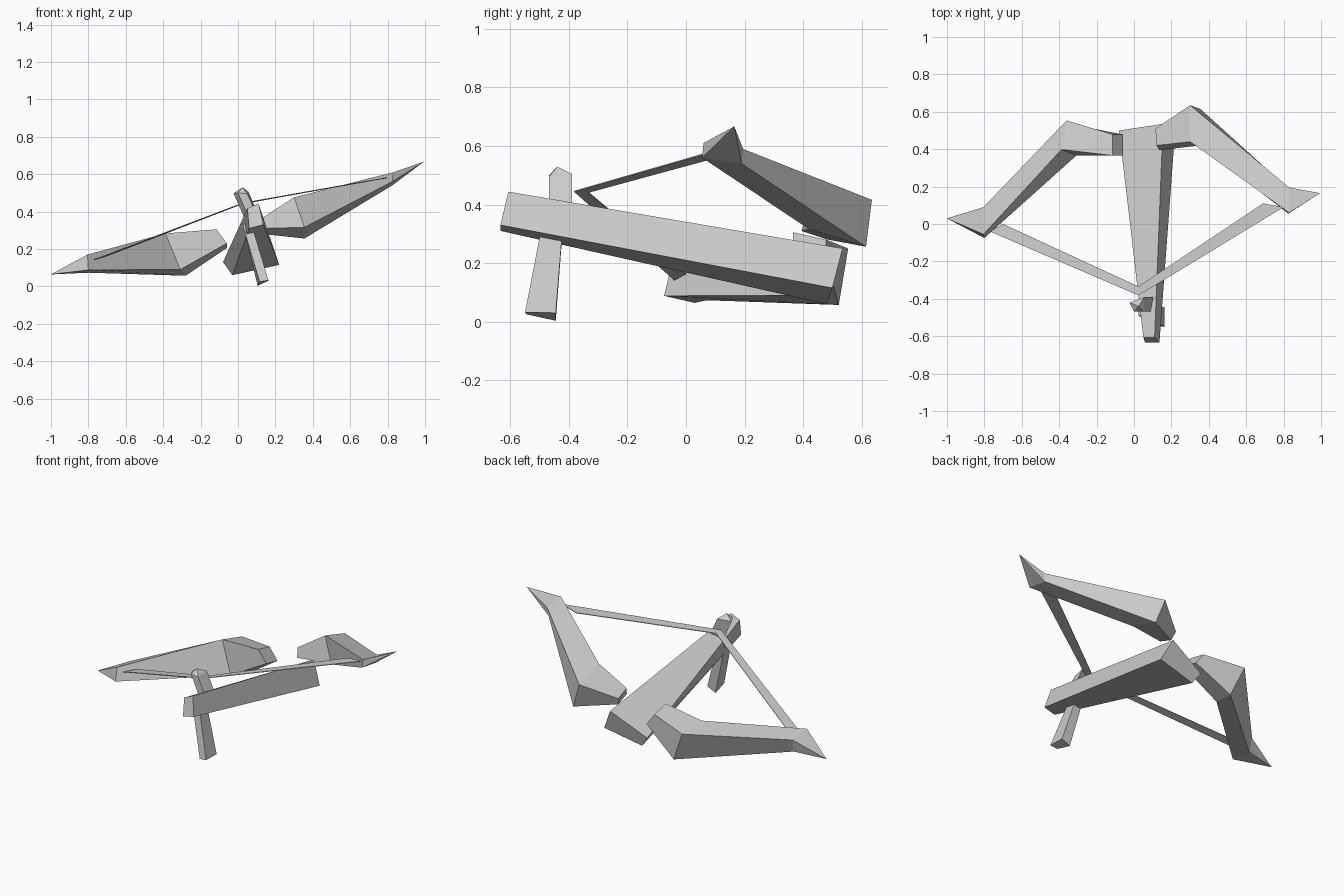
import bpy
import bmesh
from mathutils import Vector

default_cube = bpy.data.objects.get("Cube")
if default_cube:
    bpy.data.objects.remove(default_cube, do_unlink=True)

# One plain grey for the whole weapon
grey = bpy.data.materials.new("plain_grey")
grey.use_nodes = True
colour = (0.6, 0.6, 0.6, 1)
grey.diffuse_color = colour
grey.node_tree.nodes["Principled BSDF"].inputs["Base Color"].default_value = colour


def finish(name, bm):
    """Turn a bmesh into a flat shaded grey object."""
    bmesh.ops.recalc_face_normals(bm, faces=bm.faces)
    mesh = bpy.data.meshes.new(name)
    bm.to_mesh(mesh)
    bm.free()
    mesh.materials.append(grey)
    obj = bpy.data.objects.new(name, mesh)
    bpy.context.collection.objects.link(obj)
    return obj


def section(corner, across, down):
    """Four-sided cross-section from one corner and two edge vectors."""
    corner, across, down = Vector(corner), Vector(across), Vector(down)
    return [corner, corner + across, corner + across + down, corner + down]


def loft(name, sections, tip=None):
    """Skin a run of cross-sections; close the end flat or to a point."""
    bm = bmesh.new()
    rings = [[bm.verts.new(p) for p in ring] for ring in sections]
    bm.faces.new(rings[0])
    for near, far in zip(rings, rings[1:]):
        for i in range(len(near)):
            j = (i + 1) % len(near)
            bm.faces.new((near[i], near[j], far[j], far[i]))
    last = rings[-1]
    if tip:
        point = bm.verts.new(tip)
        for i in range(len(last)):
            bm.faces.new((last[i], last[(i + 1) % len(last)], point))
    else:
        bm.faces.new(last)
    return finish(name, bm)


# Tapered stock, narrow at the front and broad where the limbs meet
loft("stock", [
    [(.05, -.607, .417), (.11, -.607, .444), (.136, -.634, .33), (.06, -.634, .31)],
    [(-.08, .50, .13), (.155, .535, .25), (.22, .50, .115), (-.03, .48, .06)],
])

# Bow limbs: inner end, elbow, outer section, pointed tip
loft("right_limb", [
    section((-.115, .366, .305), (0, .113, -.025), (.055, 0, -.075)),
    section((-.388, .398, .283), (.028, .156, -.033), (.08, -.032, -.193)),
    section((-.805, -.055, .17), (0, .145, -.015), (.005, -.02, -.082)),
], tip=(-1, .03, .064))
loft("left_limb", [
    section((.12, .42, .36), (-.005, .09, -.03), (.016, -.025, -.05)),
    section((.30, .44, .476), (0, .195, -.06), (.055, -.02, -.16)),
    section((.83, .06, .61), (0, .135, -.02), (-.005, -.005, -.05)),
], tip=(.995, .165, .667))

# Drawn string: a flat ribbon bent in the middle
string_path = [
    ((-.77, -.04, .145), (-.70, 0, .165)),
    ((.024, -.382, .447), (.024, -.334, .444)),
    ((.80, .09, .583), (.69, .11, .565)),
]
thickness = Vector((0, 0, -.004))
loft("bowstring", [section(outer, Vector(inner) - Vector(outer), thickness)
                   for outer, inner in string_path])

# Leaning post above the stock, with a pointed cap
post_top = [Vector(p) for p in
            [(-.024, -.42, .497), (0, -.468, .50), (.05, -.468, .495), (.056, -.39, .505)]]
lean = Vector((.08, 0, -.18))
loft("upper_post", [[p + lean for p in post_top], post_top], tip=(.024, -.44, .53))

# Slanted grip below the stock
loft("grip", [
    [(.025, -.49, .33), (.07, -.49, .34), (.07, -.42, .34), (.025, -.42, .33)],
    [(.115, -.545, .025), (.163, -.55, .032), (.163, -.445, .03), (.105, -.445, .003)],
])
